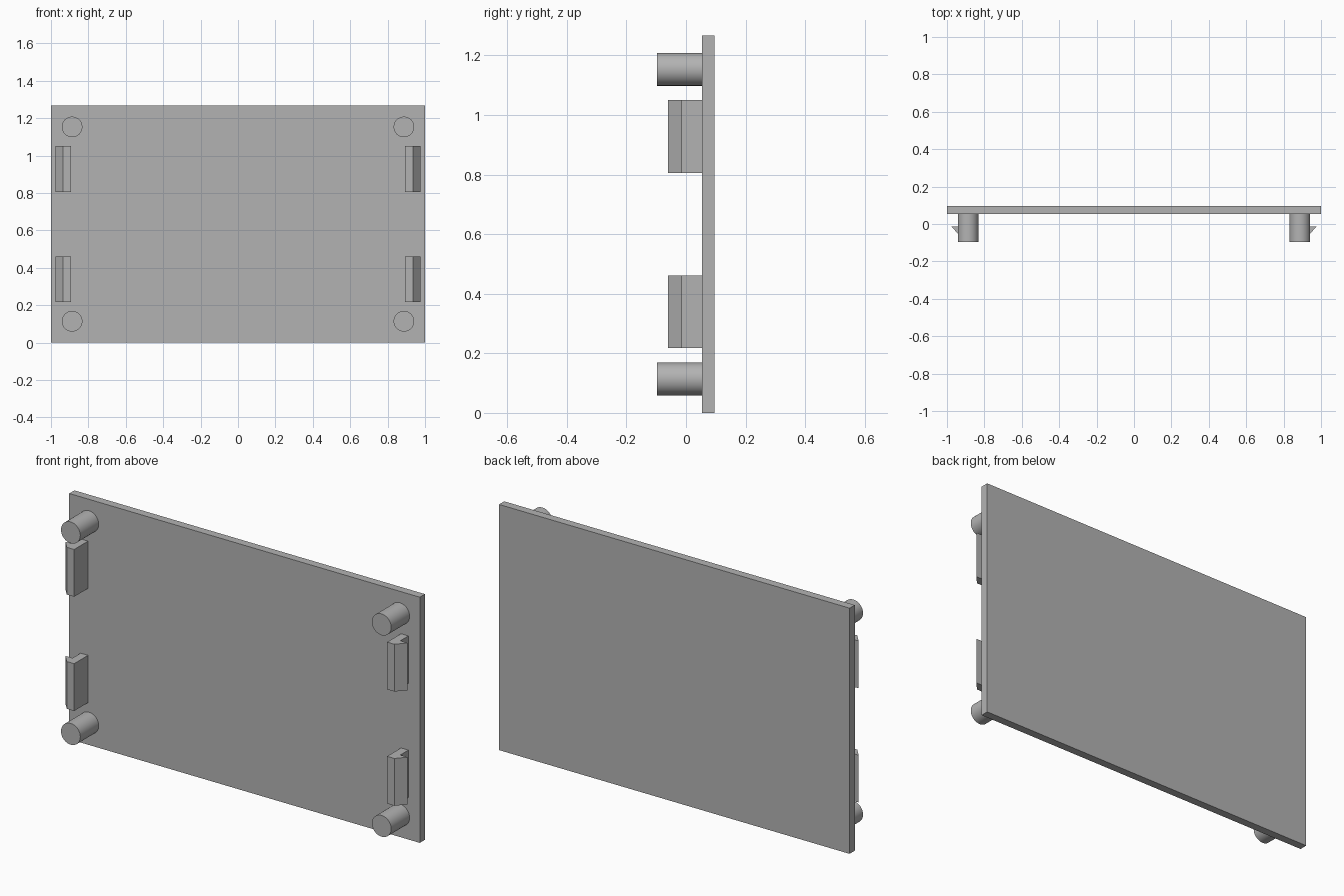
import bpy
import bmesh
from mathutils import Matrix, Vector

cube = bpy.data.objects.get("Cube")
if cube:
    bpy.data.objects.remove(cube, do_unlink=True)

HEIGHT = 1.267
PLATE_FRONT, PLATE_BACK = 0.053, 0.095

grey = bpy.data.materials.new("plain_grey")
grey.use_nodes = True
colour = (0.45, 0.45, 0.45, 1)
grey.diffuse_color = colour
grey.node_tree.nodes["Principled BSDF"].inputs["Base Color"].default_value = colour


def add_object(name, bm):
    bmesh.ops.recalc_face_normals(bm, faces=bm.faces)
    mesh = bpy.data.meshes.new(name)
    bm.to_mesh(mesh)
    bm.free()
    mesh.materials.append(grey)
    obj = bpy.data.objects.new(name, mesh)
    bpy.context.collection.objects.link(obj)
    return obj


def extrude_profile(name, points, z0, z1):
    """Prism with an x-y outline, running from z0 to z1."""
    bm = bmesh.new()
    face = bm.faces.new([bm.verts.new((x, y, z0)) for x, y in points])
    top = bmesh.ops.extrude_face_region(bm, geom=[face])["geom"]
    verts = [v for v in top if isinstance(v, bmesh.types.BMVert)]
    bmesh.ops.translate(bm, verts=verts, vec=Vector((0, 0, z1 - z0)))
    return add_object(name, bm)


def add_peg(name, x, z):
    """Round peg standing out from the front of the plate."""
    front = -0.097
    bm = bmesh.new()
    place = Matrix.Translation((x, (front + PLATE_FRONT) / 2, z)) @ Matrix.Rotation(1.5707963, 4, "X")
    bmesh.ops.create_cone(bm, cap_ends=True, segments=64, radius1=0.055,
                          radius2=0.055, depth=PLATE_FRONT - front, matrix=place)
    for face in bm.faces:
        face.smooth = len(face.verts) == 4
    for edge in bm.edges:
        edge.smooth = all(f.smooth for f in edge.link_faces)
    add_object(name, bm)


# Flat cover plate
extrude_profile("cover_plate", [(-1, PLATE_FRONT), (1, PLATE_FRONT),
                                (1, PLATE_BACK), (-1, PLATE_BACK)], 0, HEIGHT)

# Snap clip outline: a straight stem with an outward barb at its tip
clip = [(0.893, PLATE_FRONT), (0.893, -0.06), (0.935, -0.06),
        (0.976, -0.013), (0.935, -0.013), (0.935, PLATE_FRONT)]

# Pegs and clips, mirrored left to right and bottom to top
for side, sx in (("left", 1), ("right", -1)):
    outline = [(sx * x, y) for x, y in clip]
    for level, flip in (("lower", False), ("upper", True)):
        z0, z1 = 0.217, 0.461
        peg_z = 0.114
        if flip:
            z0, z1, peg_z = HEIGHT - z1, HEIGHT - z0, HEIGHT - peg_z
        extrude_profile(f"{level}_{side}_clip", outline, z0, z1)
        add_peg(f"{level}_{side}_peg", sx * 0.887, peg_z)
